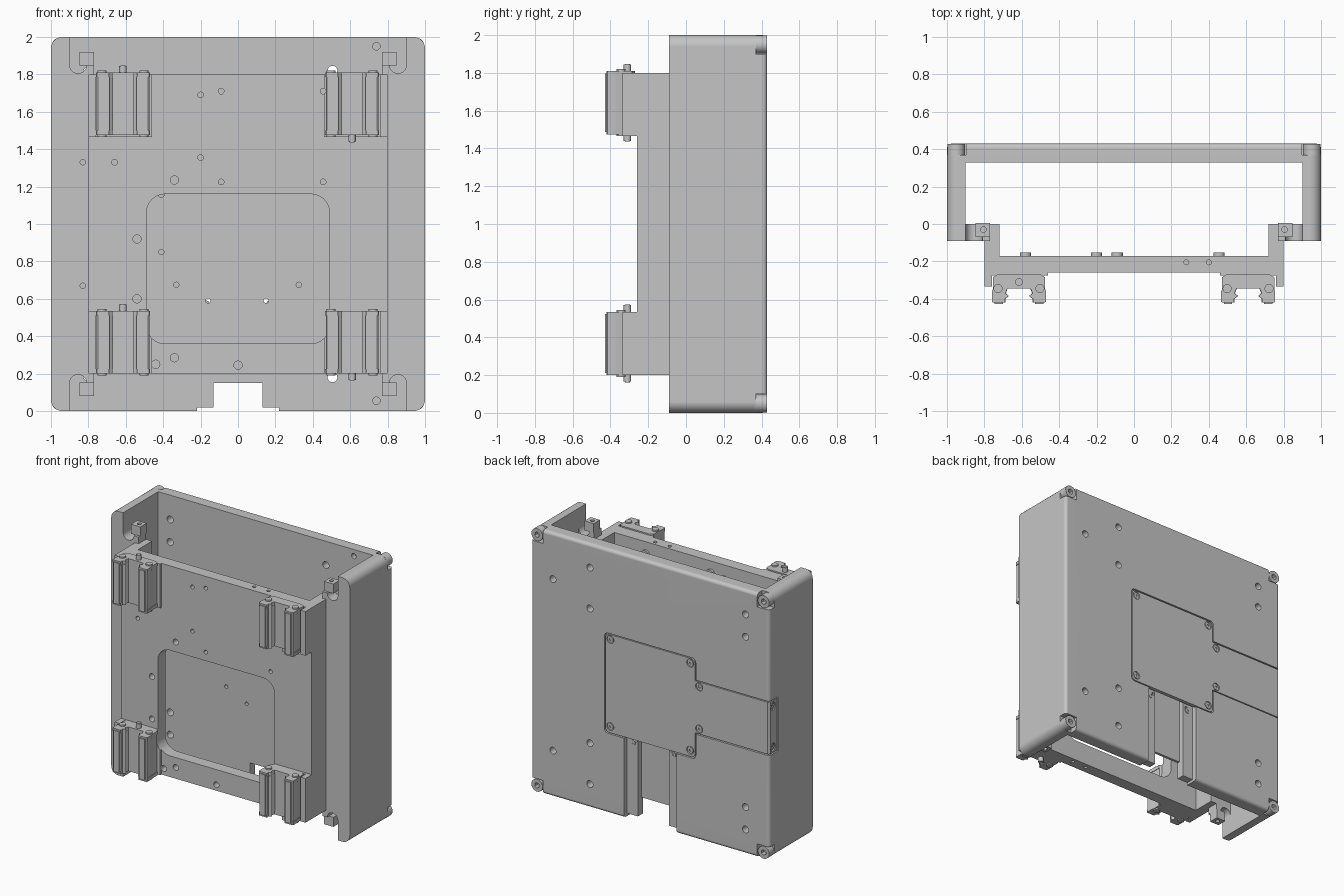
import bpy, bmesh, math
from mathutils import Matrix, Vector

if "Cube" in bpy.data.objects:
    bpy.data.objects.remove(bpy.data.objects["Cube"])

SHADE = (0.56, 0.56, 0.56, 1)
grey = bpy.data.materials.new("light machined grey")
grey.use_nodes = True
grey.diffuse_color = SHADE
grey.node_tree.nodes["Principled BSDF"].inputs["Base Color"].default_value = SHADE


def finish(name, bm):
    bmesh.ops.recalc_face_normals(bm, faces=bm.faces)
    me = bpy.data.meshes.new(name)
    bm.to_mesh(me)
    bm.free()
    me.materials.append(grey)
    ob = bpy.data.objects.new(name, me)
    bpy.context.collection.objects.link(ob)
    return ob


def box(name, x, y, z, round_y=0, round_back=0):
    """Box from ranges, optionally rounding the edges along y and the back rim."""
    bm = bmesh.new()
    bmesh.ops.create_cube(bm, size=1)
    for v in bm.verts:
        v.co = Vector([sum(r) / 2 + c * (r[1] - r[0]) for r, c in zip((x, y, z), v.co)])
    if round_y:
        edges = [e for e in bm.edges if abs(e.verts[0].co.y - e.verts[1].co.y) > 1e-4]
        bmesh.ops.bevel(bm, geom=edges, offset=round_y, segments=6, profile=0.5, affect='EDGES')
    if round_back:
        edges = [e for e in bm.edges if all(abs(v.co.y - y[1]) < 1e-4 for v in e.verts)]
        bmesh.ops.bevel(bm, geom=edges, offset=round_back, segments=4, profile=0.5, affect='EDGES')
    return finish(name, bm)


def cylinder(name, center, radius, length, axis='Y', sides=20):
    bm = bmesh.new()
    turn = {'X': Matrix.Rotation(math.pi / 2, 4, 'Y'),
            'Y': Matrix.Rotation(math.pi / 2, 4, 'X'), 'Z': Matrix()}[axis]
    bmesh.ops.create_cone(bm, cap_ends=True, segments=sides, radius1=radius, radius2=radius,
                          depth=length, matrix=Matrix.Translation(center) @ turn)
    return finish(name, bm)


def prism(name, points, z0, z1):
    """Extrude an xy outline upward."""
    bm = bmesh.new()
    face = bm.faces.new([bm.verts.new((px, py, z0)) for px, py in points])
    top = bmesh.ops.extrude_face_region(bm, geom=[face])["geom"]
    for v in top:
        if isinstance(v, bmesh.types.BMVert):
            v.co.z = z1
    return finish(name, bm)


def boolean(target, tools, operation='DIFFERENCE'):
    for tool in tools:
        mod = target.modifiers.new("cut", 'BOOLEAN')
        mod.object, mod.operation, mod.solver = tool, operation, 'EXACT'
    deps = bpy.context.evaluated_depsgraph_get()
    result = bpy.data.meshes.new_from_object(target.evaluated_get(deps))
    target.modifiers.clear()
    target.data = result
    for tool in tools:
        bpy.data.objects.remove(tool)


# Outer housing: back wall, side walls and front flanges with U slots
housing = box("housing", (-1, 1), (-.09, .43), (0, 2), .06, .025)
boolean(housing, [box("hollow", (-.9, .9), (-.3, .33), (-.5, 2.5))])
flanges = []
for s in (-1, 1):
    flange = box("flange", sorted((s * .77, s * .95)), (-.09, 0), (.15, 1.85))
    boolean(flange, [cylinder("slot", (s * .855, -.04, z), .045, .2) for z in (.15, 1.85)])
    flanges.append(flange)
boolean(housing, flanges, 'UNION')

cuts = []
# Pockets for the corner bolts
for cx in (-.95, .95):
    for cz in (.05, 1.95):
        cuts.append(box("pocket", (cx - .052, cx + .052), (.37, .5), (cz - .052, cz + .052)))
# Through and blind holes in the back wall
for x, offsets in ((.815, [.65]), (.505, [.82, .51]), (-.8, [.815, .645])):
    for d in offsets:
        for z in (1 + d, 1 - d):
            cuts.append(cylinder("hole", (x, .4, z), .026, .3))
for x, z in ((-.16, .59), (.15, .59)):
    cuts.append(cylinder("hole", (x, .35, z), .013, .3))
for x, z in ((-.41, .85), (-.33, .675), (.325, .675), (-.41, 1.155)):
    cuts.append(cylinder("hole", (x, .33, z), .014, .08))
for z in (.055, 1.95):
    cuts.append(cylinder("hole", (.74, .33, z), .02, .08))
# Cable channel, its ledges and the open notch
cuts += [box("ledge", (-.22, .22), (.39, .5), (-.1, .66)),
         box("channel", (-.13, .13), (.35, .5), (-.1, .66)),
         box("notch", (-.13, .13), (.2, .5), (-.1, .15)),
         box("notch_step", (-.22, .22), (.2, .5), (-.1, .02))]
# Recess for the cover, its arm and the lip folded over the side wall
cuts += [box("recess", (-.383, .383), (.41, .5), (.605, 1.365), .03),
         box("recess_arm", (-1.1, -.37), (.41, .5), (.795, 1.205)),
         box("recess_lip", (-1.1, -.985), (.327, .5), (.795, 1.205))]
# Threaded holes in the flange
for z in (.67, 1.33):
    cuts.append(cylinder("hole", (-.83, -.09, z), .014, .06))
boolean(housing, cuts)

# Flush cover with a folded side arm
cover = box("cover", (-.375, .375), (.40, .428), (.613, 1.357), .03)
arm = prism("arm", [(-.36, .40), (-.36, .428), (-.985, .428), (-.998, .415), (-.998, .335),
                    (-.975, .335), (-.975, .40)], .803, 1.197)
boolean(cover, [arm], 'UNION')
spots = [(x, .43, z, 'Y') for x in (-.335, .335) for z in (.66, 1.32)]
spots += [(-.41, .43, z, 'Y') for z in (.84, 1.16)]
spots += [(-1, .385, z, 'X') for z in (.845, 1.155)]
boolean(cover, [cylinder("sink", (x, y, z), .03, .024, a) for x, y, z, a in spots])


def socket_bolt(name, center, radius, length, axis='Y'):
    """Bolt head with a hexagon socket in each visible end."""
    bolt = cylinder(name, center, radius, length, axis, 28)
    out = Vector((-1, 0, 0)) if axis == 'X' else Vector((0, 1, 0))
    tip = Vector(center) + out * length / 2
    boolean(bolt, [cylinder("socket", tip, radius * .45, length, axis, 6)])


# Cover, channel and corner bolts
for x, y, z, a in spots:
    socket_bolt("cover_screw", (x + .013, y, z) if a == 'X' else (x, y - .013, z), .022, .016, a)
for x in (-.17, .17):
    socket_bolt("channel_screw", (x, .39, .57), .02, .01)
for x in (-.95, .95):
    for z in (.05, 1.95):
        socket_bolt("corner_bolt", (x, .395, z), .047, .065)

# Front plate with turned back legs and mounting pads
plate = box("front_plate", (-.8, .8), (-.26, 0), (.2, 1.8))
pads = []
for s in (-1, 1):
    for z in (.2, 1.465):
        pads.append(box("pad", sorted((s * .76, s * .8)), (-.335, -.2), (z, z + .335)))
        pads.append(box("seat", sorted((s * .46, s * .79)), (-.275, -.2), (z, z + .335)))
boolean(plate, pads, 'UNION')
cuts = [box("inside", (-.72, .72), (-.17, .2), (0, 2.2)),
        box("window", (-.49, .49), (-.5, -.1), (.36, 1.16), .1)]
for x, z in ((-.34, 1.235), (-.54, .92), (-.54, .6), (-.44, .25), (-.34, .285), (0, .245)):
    cuts.append(cylinder("hole", (x, -.25, z), .022, .12))
# Small tapped holes, most with a boss on the inner face
taps = [(-.66, 1.33), (-.2, 1.69), (-.09, 1.71), (-.2, 1.355), (-.09, 1.225),
        (.455, 1.225), (.455, 1.71)]
for x, z in taps:
    cuts.append(cylinder("hole", (x, -.26, z), .015, .1))
for x in (.28, .4):
    for z in (.2, 1.8):
        cuts.append(cylinder("edge_hole", (x, -.205, z), .013, .08, 'Z'))
boolean(plate, cuts)
for x, z in [(-.58, 1.33)] + taps[1:]:
    cylinder("boss", (x, -.163, z), .03, .02)

# Stop blocks overhanging the slots
for s in (-1, 1):
    for z0, z1 in ((.08, .152), (1.848, 1.92)):
        block = box("stop_block", sorted((s * .77, s * .848)), (-.07, .005), (z0, z1))
        tip = z0 if z0 < 1 else z1
        boolean(block, [cylinder("hole", (s * .805, -.03, tip), .015, .08, 'Z')])

# Linear carriages: half outline from the back centre to the rail slot
half = [(.115, -.27), (.14, -.285), (.14, -.35), (.145, -.36), (.145, -.415), (.138, -.42),
        (.075, -.42), (.075, -.40), (.055, -.385), (.072, -.37), (.062, -.345)]


def carriage(cx, z0, nipple_up):
    def outline(k):
        right = [(cx + x * k, y) for x, y in half]
        return right + [(2 * cx - x, y) for x, y in reversed(right)]
    z1 = z0 + .335
    prism("carriage_body", outline(.97), z0 + .025, z1 - .025)
    for a in (z0, z1 - .025):
        prism("carriage_end_cap", outline(1), a, a + .025)
    # Raised wipers on the outer faces and end screws
    for s in (-1, 1):
        box("carriage_strip", sorted((cx + s * .085, cx + s * .13)), (-.428, -.41),
            (z0 + .012, z1 - .012))
        for z in (z0, z1):
            cylinder("end_screw", (cx + s * .112, -.345, z), .024, .02, 'Z')
    tip = z1 if nipple_up else z0
    d = 1 if nipple_up else -1
    cylinder("grease_nipple", (cx, -.31, tip + d * .01), .02, .05, 'Z')
    cylinder("grease_nipple_tip", (cx, -.31, tip + d * .028), .014, .02, 'Z')


for z in (.2, 1.475):
    carriage(-.615, z, True)
    carriage(.61, z, False)

# Smooth the curved surfaces while keeping edges crisp and large faces even
bpy.ops.object.select_all(action='DESELECT')
for ob in bpy.context.collection.objects:
    if ob.type == 'MESH':
        ob.select_set(True)
        bpy.context.view_layer.objects.active = ob
bpy.ops.object.shade_smooth_by_angle(angle=math.radians(35))
for ob in (housing, cover, plate):
    ob.modifiers.new("even_faces", 'WEIGHTED_NORMAL').keep_sharp = True
